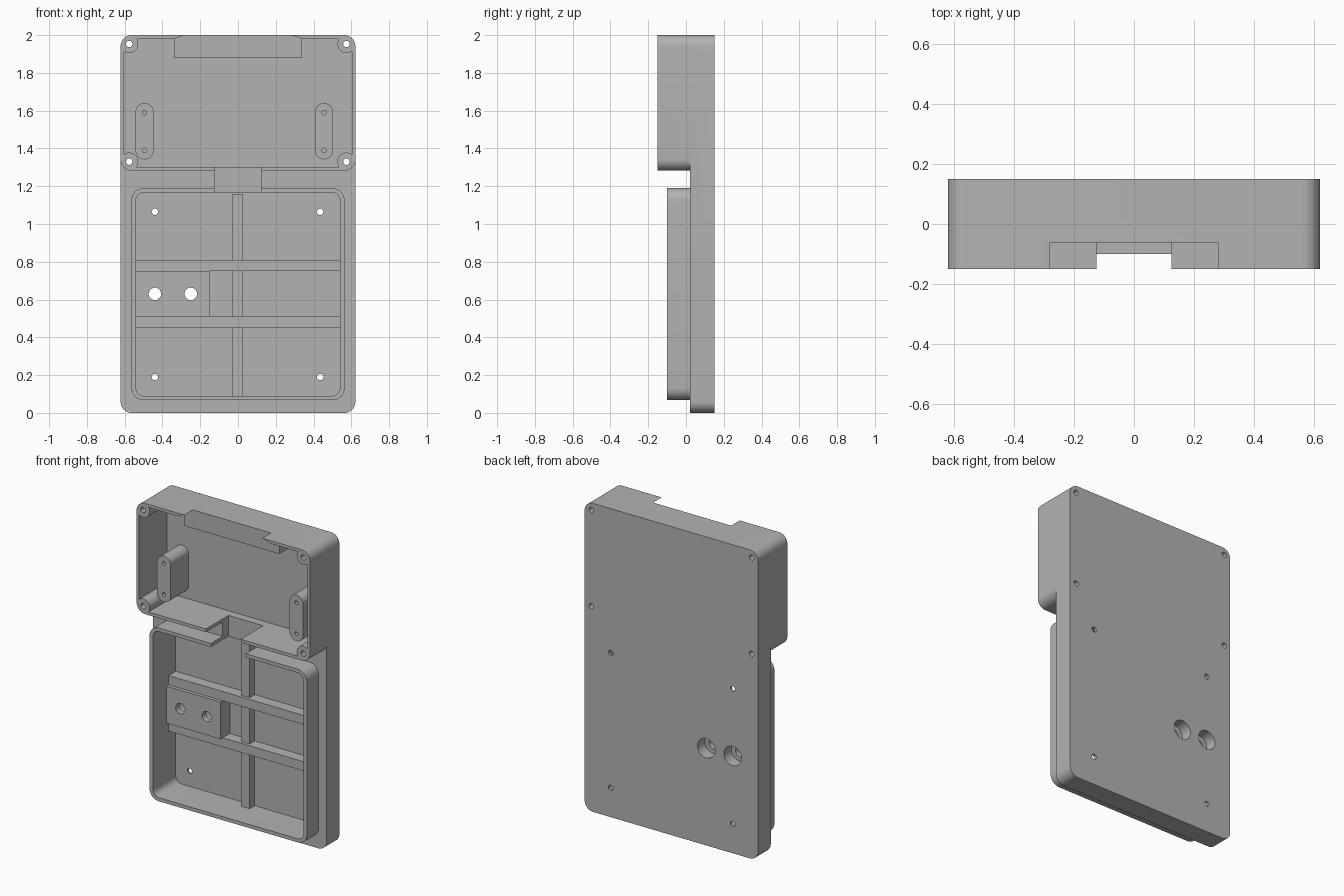
import bpy, bmesh, math

default = bpy.data.objects.get("Cube")
if default:
    bpy.data.objects.remove(default, do_unlink=True)

grey = bpy.data.materials.new("plain_grey")
grey.use_nodes = True
GREY = (0.45, 0.45, 0.45, 1)
grey.diffuse_color = GREY
grey.node_tree.nodes["Principled BSDF"].inputs["Base Color"].default_value = GREY

BACK, FLOOR, PLATE, FRONT = 0.15, 0.133, 0.02, -0.15


def rounded(x0, x1, z0, z1, r, steps=10):
    """Outline of a rounded rectangle in the XZ plane."""
    pts = []
    corners = ((x1 - r, z1 - r), (x0 + r, z1 - r), (x0 + r, z0 + r), (x1 - r, z0 + r))
    for i, (cx, cz) in enumerate(corners):
        for s in range(steps + 1):
            a = math.pi / 2 * (i + s / steps)
            pts.append((cx + r * math.cos(a), cz + r * math.sin(a)))
    return pts


def rect(x0, x1, z0, z1):
    return [(x0, z0), (x1, z0), (x1, z1), (x0, z1)]


def circle(x, z, r, n=32):
    return [(x + r * math.cos(math.tau * i / n), z + r * math.sin(math.tau * i / n))
            for i in range(n)]


def prism(name, outline, y0, y1):
    """Extrude an XZ outline along Y."""
    bm = bmesh.new()
    face = bm.faces.new([bm.verts.new((x, y0, z)) for x, z in outline])
    bmesh.ops.remove_doubles(bm, verts=bm.verts, dist=1e-5)
    ext = bmesh.ops.extrude_face_region(bm, geom=list(bm.faces))
    for v in ext["geom"]:
        if isinstance(v, bmesh.types.BMVert):
            v.co.y = y1
    bmesh.ops.recalc_face_normals(bm, faces=bm.faces)
    mesh = bpy.data.meshes.new(name)
    bm.to_mesh(mesh)
    bm.free()
    mesh.materials.append(grey)
    ob = bpy.data.objects.new(name, mesh)
    bpy.context.scene.collection.objects.link(ob)
    return ob


def combine(target, operation, tools):
    """Apply booleans to the target, then drop the tools."""
    for tool in tools:
        mod = target.modifiers.new("bool", "BOOLEAN")
        mod.operation, mod.solver, mod.object = operation, "EXACT", tool
        graph = bpy.context.evaluated_depsgraph_get()
        mesh = bpy.data.meshes.new_from_object(target.evaluated_get(graph))
        target.modifiers.clear()
        target.data = mesh
        mesh.name = target.name
        bpy.data.objects.remove(tool, do_unlink=True)


def holes(centres, r, y0, y1):
    return [prism("hole_cutter", circle(x, z, r), y0, y1) for x, z in centres]


corner_screws = [(x, z) for x in (-0.576, 0.574) for z in (1.33, 1.953)]
lower_screws = [(x, z) for x in (-0.44, 0.435) for z in (0.19, 1.065)]
cable_holes = [(x, 0.63) for x in (-0.44, -0.25)]

# Outer shell: back plate, upper box and lower rim
housing = prism("housing", rounded(-0.622, 0.622, 0, 2, 0.06), PLATE, BACK)
combine(housing, "UNION", [
    prism("upper_box", rounded(-0.622, 0.622, 1.282, 2, 0.06), FRONT, PLATE + 0.05),
    prism("lower_rim", rounded(-0.564, 0.564, 0.067, 1.19, 0.065), -0.1, PLATE + 0.05)])

# Upper cavity leaves the corner bosses and the connector shelf standing
upper_cavity = prism("upper_cavity", rounded(-0.604, 0.604, 1.303, 1.98, 0.04), -0.3, FLOOR)
bosses = [prism("boss", circle(x, z, 0.048), -0.4, 0.2) for x, z in corner_screws]
shelf = prism("shelf", rect(-0.34, 0.34, 1.88, 2.1), -0.062, 0.2)
combine(upper_cavity, "DIFFERENCE", bosses + [shelf])

# Lower cavity, top opening and the channel joining both cavities
lower_cavity = prism("lower_cavity", rounded(-0.54, 0.54, 0.09, 1.167, 0.043), -0.3, FLOOR)
opening = prism("opening", [(-0.34, 1.96), (0.34, 1.96), (0.34, 1.98), (0.28, 2.0),
                            (0.28, 2.1), (-0.28, 2.1), (-0.28, 2.0), (-0.34, 1.98)],
                -0.35, -0.062)
channel = prism("channel", rect(-0.125, 0.125, 1.15, 1.32), -0.35, 0.08)
combine(housing, "DIFFERENCE", [upper_cavity, lower_cavity, opening, channel])
combine(housing, "DIFFERENCE",
        holes(corner_screws + lower_screws, 0.017, -0.3, 0.3)
        + holes(cable_holes, 0.063, 0.0, 0.3))

# Raised pad with two counterbored holes
pad = prism("cable_pad", rect(-0.55, -0.152, 0.51, 0.75), 0.037, 0.142)
combine(pad, "DIFFERENCE", holes(cable_holes, 0.033, -0.3, 0.3)
        + holes(cable_holes, 0.063, 0.075, 0.3))

# Stiffening ribs
parts = [housing, pad]
for name, z in (("lower_cross_rib", 0.45), ("upper_cross_rib", 0.75)):
    parts.append(prism(name, rect(-0.55, 0.55, z, z + 0.06), 0.06, 0.142))
parts.append(prism("centre_rib", rect(-0.03, 0.027, 0.08, 1.16), 0.08, 0.142))

# Capsule standoffs with blind screw holes
for name, x in (("right_standoff", -0.495), ("left_standoff", 0.455)):
    post = prism(name, rounded(x - 0.048, x + 0.048, 1.342, 1.64, 0.048), -0.052, 0.142)
    combine(post, "DIFFERENCE", holes([(x, 1.39), (x, 1.59)], 0.012, -0.2, 0.0))
    parts.append(post)

# Smooth the rounded corners while keeping edges sharp
bpy.ops.object.select_all(action="DESELECT")
for ob in parts:
    ob.select_set(True)
bpy.context.view_layer.objects.active = housing
bpy.ops.object.shade_smooth_by_angle(angle=math.radians(30))
